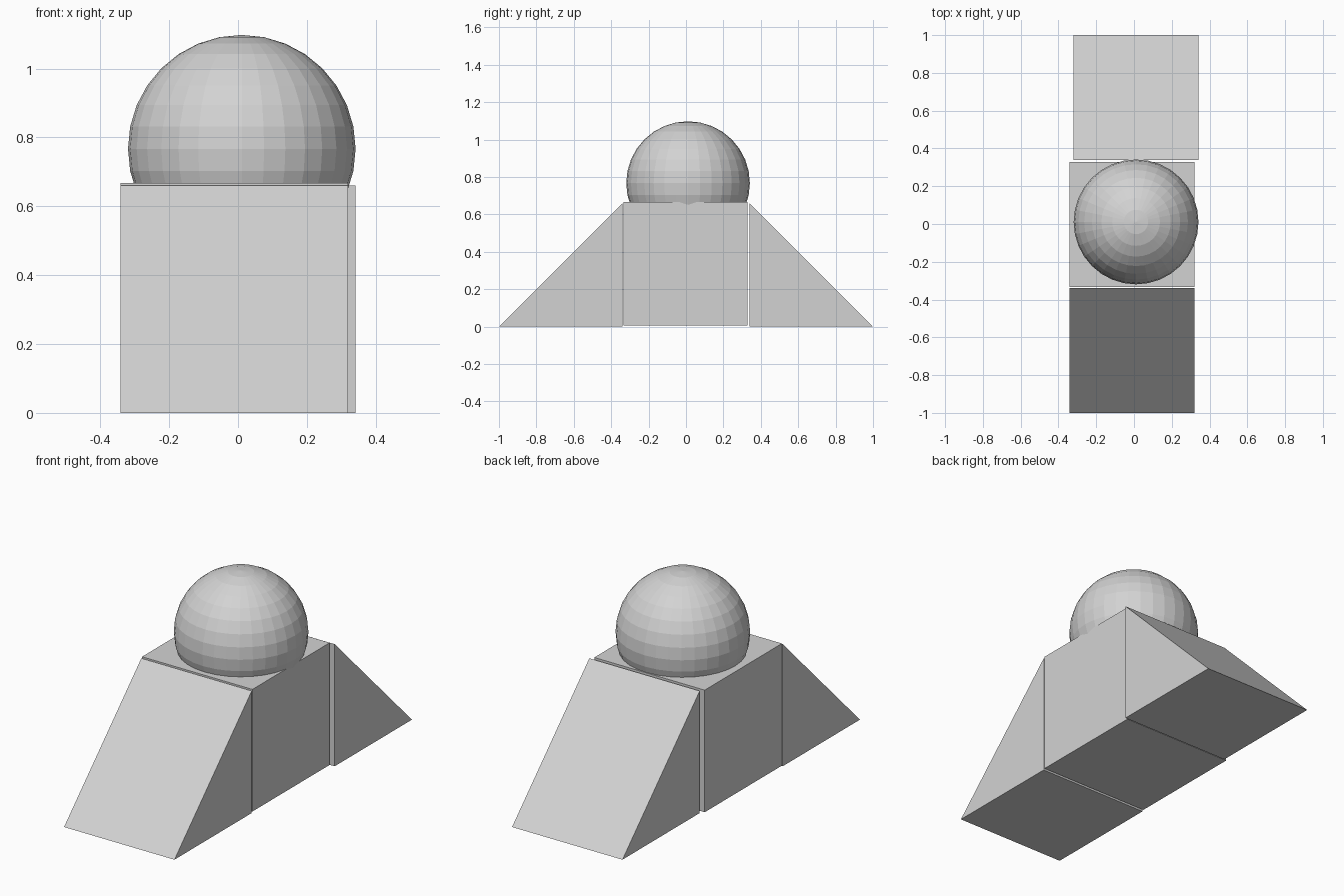
import bpy
import bmesh

if "Cube" in bpy.data.objects:
    bpy.data.objects.remove(bpy.data.objects["Cube"], do_unlink=True)

GREY = 0.65
SIZE = 0.661      # shared width of every building block
SHIFT = 0.011     # small sideways offset between blocks

grey = bpy.data.materials.new("light_grey")
grey.use_nodes = True
grey.diffuse_color = (GREY, GREY, GREY, 1)
grey.node_tree.nodes["Principled BSDF"].inputs["Base Color"].default_value = (GREY, GREY, GREY, 1)


def prism(name, profile, x_centre):
    """Extrude a closed (y, z) profile along x."""
    bm = bmesh.new()
    base = bm.faces.new([bm.verts.new((x_centre - SIZE / 2, y, z)) for y, z in profile])
    grown = bmesh.ops.extrude_face_region(bm, geom=[base])["geom"]
    moved = [v for v in grown if isinstance(v, bmesh.types.BMVert)]
    bmesh.ops.translate(bm, verts=moved, vec=(SIZE, 0, 0))
    bmesh.ops.recalc_face_normals(bm, faces=bm.faces)
    mesh = bpy.data.meshes.new(name)
    bm.to_mesh(mesh)
    bm.free()
    mesh.materials.append(grey)
    bpy.context.collection.objects.link(bpy.data.objects.new(name, mesh))


# Ramps at the front and back
for name, side in (("front_ramp", -1), ("back_ramp", 1)):
    inner = side * (1 - SIZE)
    prism(name, [(side, 0), (inner, 0), (inner, SIZE)], side * SHIFT)

# Central block, raised slightly off the ground
y0, z0 = -0.333, 0.006
prism("central_block",
      [(y0, z0), (y0 + SIZE, z0), (y0 + SIZE, z0 + SIZE), (y0, z0 + SIZE)], -SHIFT)

# Faceted dome sunk into the block
bpy.ops.mesh.primitive_uv_sphere_add(segments=32, ring_count=16, radius=SIZE / 2,
                                     location=(SHIFT, SHIFT, 0.767))
dome = bpy.context.object
dome.name = "dome"
dome.data.materials.append(grey)
